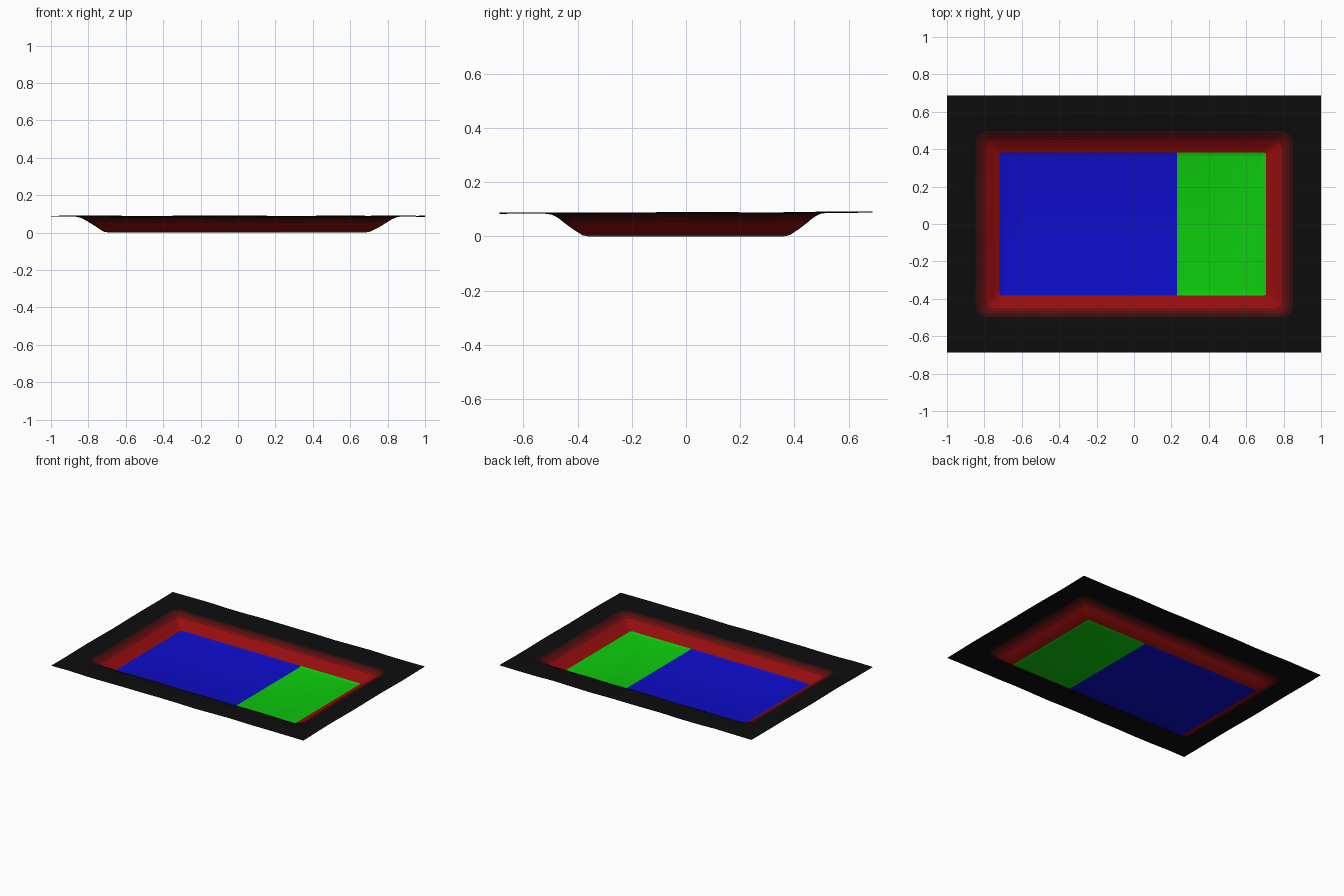
import bpy, bmesh, math
from mathutils import Vector

cube = bpy.data.objects.get("Cube")
if cube:
    bpy.data.objects.remove(cube)


def material(name, rgb):
    m = bpy.data.materials.new(name)
    m.use_nodes = True
    m.diffuse_color = (*rgb, 1)
    node = m.node_tree.nodes["Principled BSDF"]
    node.inputs["Base Color"].default_value = (*rgb, 1)
    node.inputs["Roughness"].default_value = 0.9
    return m


def ripple(x, y):
    # Gentle unevenness of the raised ground
    return 0.0013 * (math.sin(9 * x + 4 * y) + math.sin(15 * x - 11 * y + 1)) + 0.003 * y


def rounded_rect(hx, hy, r, shift, arc=5, side=14):
    # Corner arcs joined by evenly divided straight sides
    corners = []
    for k, (sx, sy) in enumerate([(1, 1), (-1, 1), (-1, -1), (1, -1)]):
        c = Vector((sx * (hx - r) + shift, sy * (hy - r)))
        angles = [math.pi / 2 * (k + i / (arc - 1)) for i in range(arc)]
        corners.append([c + r * Vector((math.cos(a), math.sin(a))) for a in angles])
    pts = []
    for k, pts_arc in enumerate(corners):
        pts += pts_arc
        nxt = corners[(k + 1) % 4][0]
        pts += [pts_arc[-1].lerp(nxt, i / side) for i in range(1, side)]
    return pts


BLACK, DARKEST, DARK, DEEP, RED, BLUE, GREEN = range(7)
# Half width, half depth, corner radius, height, x shift, colour of band outside the ring
RINGS = [
    (0.685, 0.36, 0.01, 0.0, -0.006, BLUE),
    (0.712, 0.383, 0.015, 0.005, -0.006, RED),
    (0.755, 0.42, 0.03, 0.03, 0, RED),
    (0.79, 0.45, 0.04, 0.053, 0, DEEP),
    (0.81, 0.465, 0.05, 0.066, 0, DARK),
    (0.83, 0.481, 0.055, 0.077, 0, DARKEST),
    (0.848, 0.496, 0.06, 0.084, 0, BLACK),
    (0.87, 0.52, 0.06, 0.088, 0, BLACK),
    (0.935, 0.6, 0.03, 0.088, 0, BLACK),
    (1.0, 0.688, 0.0, 0.088, 0, BLACK),
]
SPLIT = 0.23

# Sunken basin and surrounding ground as one open sheet
bm = bmesh.new()
loops = []
for hx, hy, r, z, shift, _ in RINGS:
    loops.append([bm.verts.new((p.x, p.y, z + ripple(p.x, p.y) * (z / 0.088)))
                  for p in rounded_rect(hx, hy, r, shift)])
bm.faces.new(loops[0]).material_index = BLUE
for inner, outer, ring in zip(loops, loops[1:], RINGS):
    n = len(inner)
    for i in range(n):
        j = (i + 1) % n
        bm.faces.new((inner[i], outer[i], outer[j], inner[j])).material_index = ring[5]
bmesh.ops.remove_doubles(bm, verts=bm.verts[:], dist=0.0001)

# Floor divided into two coloured areas
floor = [f for f in bm.faces if f.material_index == BLUE]
geom = floor + list({e for f in floor for e in f.edges}) + list({v for f in floor for v in f.verts})
bmesh.ops.bisect_plane(bm, geom=geom, plane_co=(SPLIT, 0, 0), plane_no=(1, 0, 0))
for f in bm.faces:
    f.smooth = True
    if f.material_index == BLUE and f.calc_center_median().x > SPLIT:
        f.material_index = GREEN
bmesh.ops.recalc_face_normals(bm, faces=bm.faces[:])
if sum(f.normal.z * f.calc_area() for f in bm.faces) < 0:
    bmesh.ops.reverse_faces(bm, faces=bm.faces[:])

mesh = bpy.data.meshes.new("sunken_ground")
bm.to_mesh(mesh)
bm.free()
for name, rgb in [
    ("black ground", (0.004, 0.004, 0.004)),
    ("darkest red", (0.04, 0.004, 0.004)),
    ("dark red", (0.085, 0.004, 0.004)),
    ("deep red", (0.15, 0.004, 0.004)),
    ("red slope", (0.3, 0.004, 0.004)),
    ("blue floor", (0.004, 0.004, 0.6)),
    ("green floor", (0.004, 0.6, 0.004)),
]:
    mesh.materials.append(material(name, rgb))
obj = bpy.data.objects.new("sunken_ground", mesh)
bpy.context.collection.objects.link(obj)
